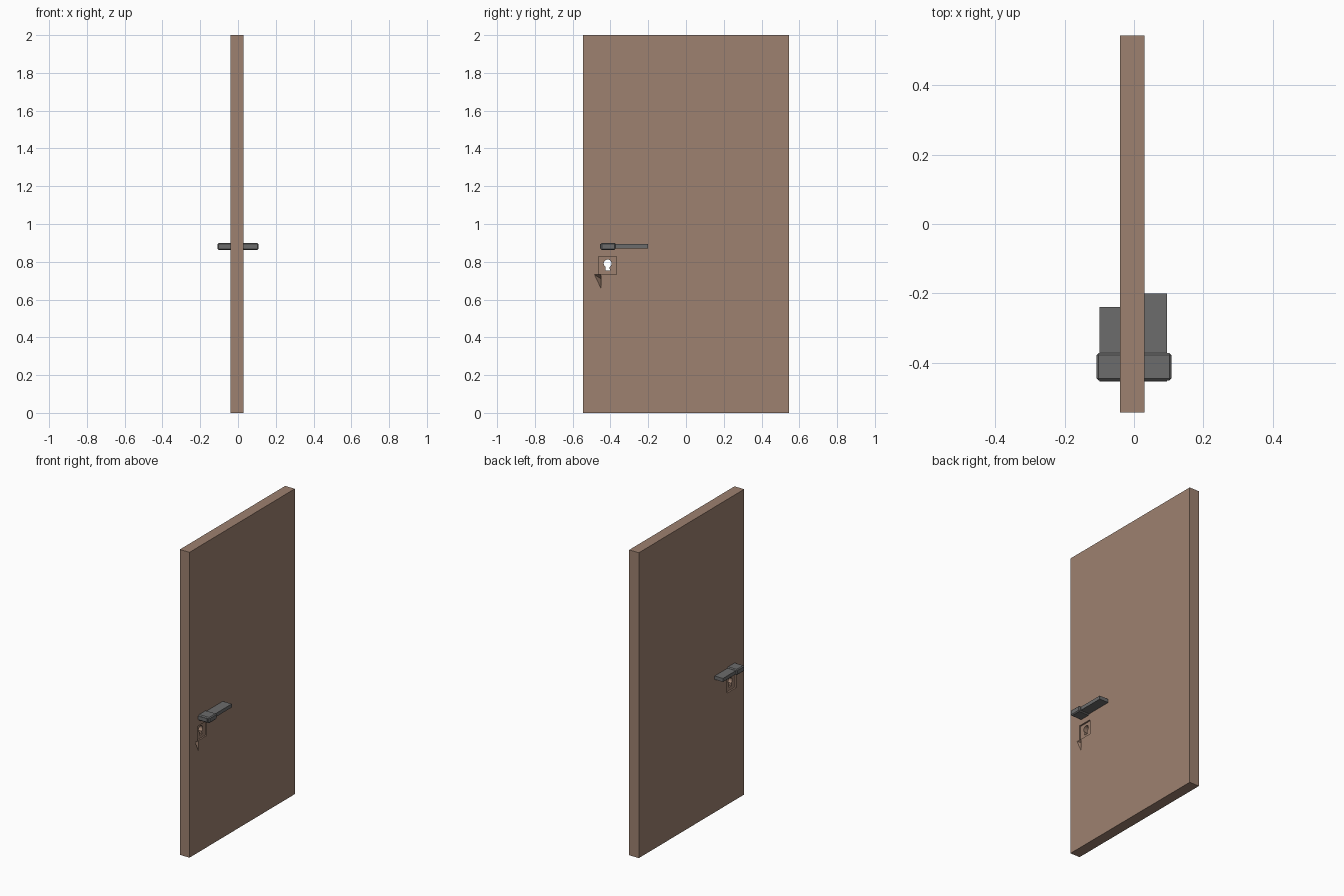
import bpy, bmesh, math, random
from mathutils import Vector

if "Cube" in bpy.data.objects:
    bpy.data.objects.remove(bpy.data.objects["Cube"])

random.seed(4)


def material(name, rgb):
    m = bpy.data.materials.new(name)
    m.diffuse_color = (*rgb, 1)
    m.use_nodes = True
    m.node_tree.nodes["Principled BSDF"].inputs["Base Color"].default_value = m.diffuse_color
    return m


wood = material("wood", (0.34, 0.22, 0.16))
metal = material("metal", (0.15, 0.15, 0.15))


def add_object(name, bm, mat=None):
    bmesh.ops.recalc_face_normals(bm, faces=bm.faces)
    me = bpy.data.meshes.new(name)
    bm.to_mesh(me)
    bm.free()
    ob = bpy.data.objects.new(name, me)
    bpy.context.collection.objects.link(ob)
    if mat:
        me.materials.append(mat)
    return ob


def box_bm(lo, hi):
    bm = bmesh.new()
    bmesh.ops.create_cube(bm, size=1)
    lo, hi = Vector(lo), Vector(hi)
    for v in bm.verts:
        v.co = Vector([(lo[i] + hi[i]) / 2 + v.co[i] * (hi[i] - lo[i]) for i in range(3)])
    return bm


def bevel_all(bm, width):
    bmesh.ops.bevel(bm, geom=bm.edges[:], offset=width, segments=1, affect='EDGES')


# Cutters: two shallow lock recesses, a chip and the keyhole through the door
KY, KZ = -0.415, 0.78
cutters = []
for x0, x1 in ((0.02, 0.05), (-0.06, -0.03)):
    cutters.append(add_object("lock_recess_cutter",
                              box_bm((x0, KY - 0.048, KZ - 0.048), (x1, KY + 0.048, KZ + 0.048))))

bm = bmesh.new()
profile = [(0.021 * math.sin(math.radians(a)), 0.011 + 0.021 * math.cos(math.radians(a)))
           for a in range(-150, 151, 20)]
profile += [(0.012, -0.027), (-0.012, -0.027)]
face = bm.faces.new([bm.verts.new((-0.1, KY + y, KZ + z)) for y, z in profile])
ext = bmesh.ops.extrude_face_region(bm, geom=[face])
bmesh.ops.translate(bm, vec=(0.2, 0, 0),
                    verts=[g for g in ext['geom'] if isinstance(g, bmesh.types.BMVert)])
cutters.append(add_object("keyhole_cutter", bm))

bm = bmesh.new()
for p in ((0.035, -0.49, 0.735), (0.035, -0.45, 0.735), (0.035, -0.45, 0.65), (0.0, -0.45, 0.71)):
    bm.verts.new(p)
bmesh.ops.convex_hull(bm, input=bm.verts[:])
cutters.append(add_object("chip_cutter", bm))
for c in cutters:
    c.hide_render = True

# Shard centres: large at the edges, small around the lock
seeds = [(-0.66, 1.68), (-0.2, 1.72), (0.4, 1.72), (-0.56, 2.02), (-0.52, 1.27),
         (-0.3, 1.25), (-0.06, 1.2), (0.4, 1.12), (0.45, 0.6), (0.42, 0.2),
         (-0.1, 0.55), (-0.2, 0.15), (-0.55, 0.15), (-0.55, 0.52), (-0.35, 0.55)]
for ring, count in ((0.08, 6), (0.17, 7)):
    for i in range(count):
        a = 2 * math.pi * (i + random.uniform(0, 0.6)) / count
        seeds.append((-0.42 + ring * math.cos(a), 0.8 + ring * 1.1 * math.sin(a)))
seeds = [Vector((random.uniform(-0.02, 0.02), y, z)) for y, z in seeds]

# Door slab split into fitted shards
for i, s in enumerate(seeds):
    bm = box_bm((-0.04, -0.545, 0), (0.03, 0.545, 2))
    for j, o in enumerate(seeds):
        if j == i or not bm.verts:
            continue
        cut = bmesh.ops.bisect_plane(bm, geom=bm.verts[:] + bm.edges[:] + bm.faces[:],
                                     plane_co=(s + o) / 2, plane_no=o - s, clear_outer=True)
        rim = [g for g in cut['geom_cut'] if isinstance(g, bmesh.types.BMEdge)]
        if rim:
            bmesh.ops.holes_fill(bm, edges=rim, sides=0)
    if not bm.faces:
        bm.free()
        continue
    ys = [v.co.y for v in bm.verts]
    zs = [v.co.z for v in bm.verts]
    near_lock = min(ys) < -0.34 and min(zs) < 0.84 and max(zs) > 0.64
    shard = add_object("door_shard", bm, wood)
    if near_lock:
        for c in cutters:
            mod = shard.modifiers.new("cut", 'BOOLEAN')
            mod.operation, mod.solver, mod.object = 'DIFFERENCE', 'EXACT', c
        # bake the cuts so the cutters can be removed
        bpy.context.view_layer.update()
        dg = bpy.context.evaluated_depsgraph_get()
        baked = bpy.data.meshes.new_from_object(shard.evaluated_get(dg))
        shard.modifiers.clear()
        shard.data = baked
for c in cutters:
    bpy.data.objects.remove(c)

# Lever handles, one on each face of the door
for name, x0, x1, y1 in (("right", 0.028, 0.095, -0.2), ("left", -0.1, -0.038, -0.24)):
    add_object(name + "_lever", box_bm((x0, -0.455, 0.87), (x1, y1, 0.893)), metal)
    side = 1 if name == "right" else -1
    xs = sorted((side * 0.025, side * 0.108))
    bm = box_bm((xs[0], -0.452, 0.862), (xs[1], -0.373, 0.9))
    bevel_all(bm, 0.006)
    add_object(name + "_handle_boss", bm, metal)
